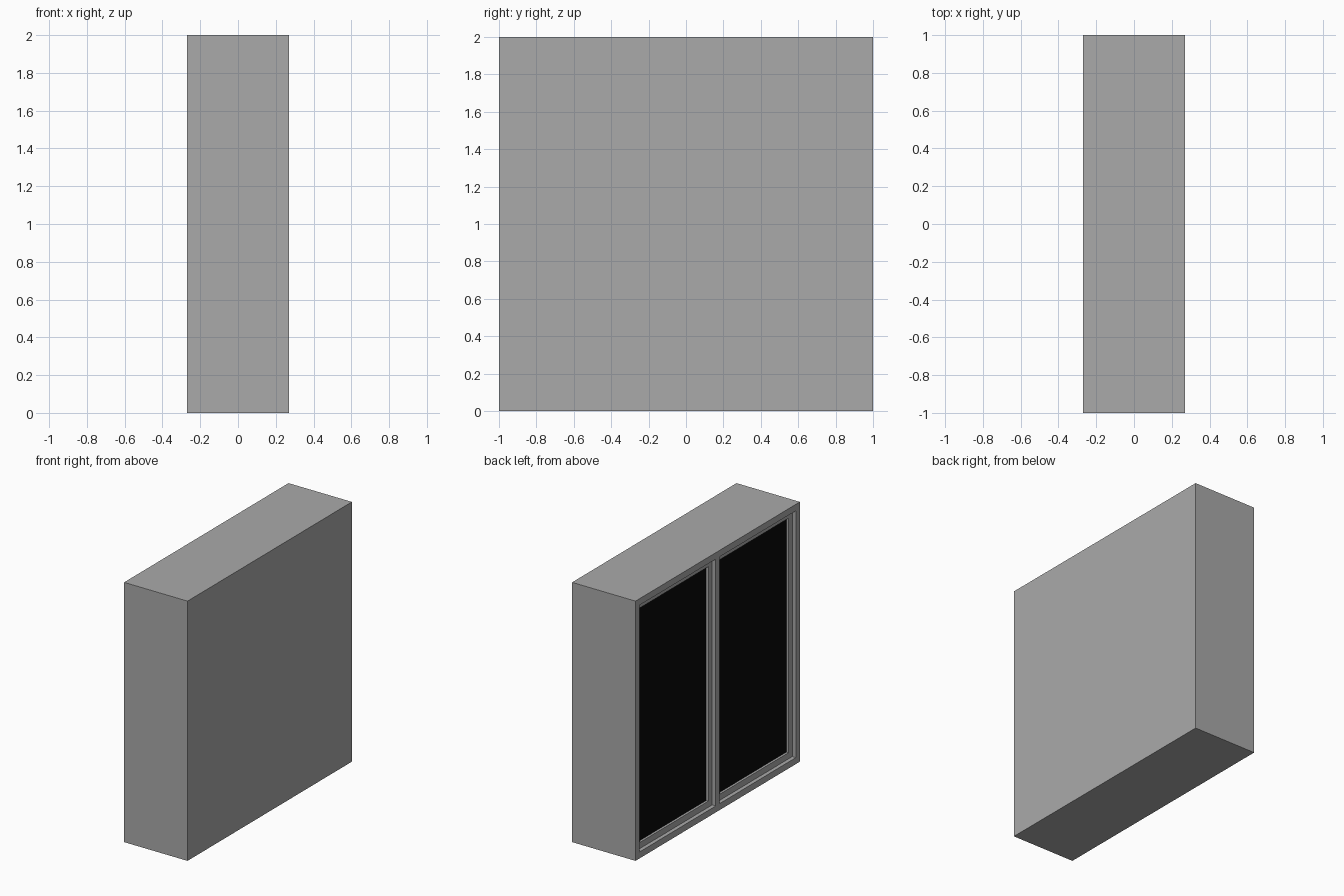
import bpy, bmesh
from mathutils import Vector, Matrix

if "Cube" in bpy.data.objects:
    bpy.data.objects.remove(bpy.data.objects["Cube"])

HX, HY, H = 0.27, 1.0, 2.0      # half depth, half width, height
BORDER, POST = 0.05, 0.024      # outer frame width, half width of middle post
RECESS, POCKET = 0.03, 0.06     # depth of leaf front and of the cut pocket
RAIL, STEP = 0.067, 0.018       # leaf frame width, depth of pane behind it


def material(name, rgb):
    m = bpy.data.materials.new(name)
    m.diffuse_color = (*rgb, 1)
    m.use_nodes = True
    m.node_tree.nodes["Principled BSDF"].inputs["Base Color"].default_value = m.diffuse_color
    return m


def add_box(bm, lo, hi):
    lo, hi = Vector(lo), Vector(hi)
    mat = Matrix.Translation((lo + hi) / 2) @ Matrix.Diagonal((*(hi - lo), 1))
    bmesh.ops.create_cube(bm, size=1, matrix=mat)


def finish(bm, name, mats):
    bm.normal_update()
    me = bpy.data.meshes.new(name)
    bm.to_mesh(me)
    bm.free()
    for m in mats:
        me.materials.append(m)
    ob = bpy.data.objects.new(name, me)
    bpy.context.collection.objects.link(ob)
    return ob


grey = material("grey", (0.40, 0.40, 0.40))
black = material("black", (0.003, 0.003, 0.003))

# Cutter for the two openings on the left side
bm = bmesh.new()
for s in (-1, 1):
    y0, y1 = sorted((s * POST, s * (HY - BORDER)))
    add_box(bm, (-HX - 0.1, y0, BORDER), (-HX + POCKET, y1, H - BORDER))
cutter = finish(bm, "opening_cutter", [grey])
cutter.hide_render = True
cutter.display_type = 'WIRE'

# Solid surround with both openings cut in
bm = bmesh.new()
add_box(bm, (-HX, -HY, 0), (HX, HY, H))
body = finish(bm, "cabinet_body", [grey])
cut = body.modifiers.new("openings", 'BOOLEAN')
cut.operation = 'DIFFERENCE'
cut.solver = 'EXACT'
cut.object = cutter
bpy.context.view_layer.objects.active = body
body.select_set(True)
bpy.ops.object.modifier_apply(modifier=cut.name)
bpy.data.objects.remove(cutter, do_unlink=True)

# Leaf: frame with a sunken dark pane, mirrored to the other opening
bm = bmesh.new()
add_box(bm, (-HX + RECESS, POST, BORDER),
        (-HX + POCKET + 0.002, HY - BORDER, H - BORDER))
bm.normal_update()
front = min(bm.faces, key=lambda f: f.calc_center_median().x)
bmesh.ops.inset_region(bm, faces=[front], thickness=RAIL, depth=0)
pane = bmesh.ops.extrude_discrete_faces(bm, faces=[front])["faces"][0]
bmesh.ops.translate(bm, verts=pane.verts, vec=(STEP, 0, 0))
pane.material_index = 1
leaf = finish(bm, "door_leaves", [grey, black])
mirror = leaf.modifiers.new("pair", 'MIRROR')
mirror.use_axis = (False, True, False)
mirror.use_mirror_merge = False
